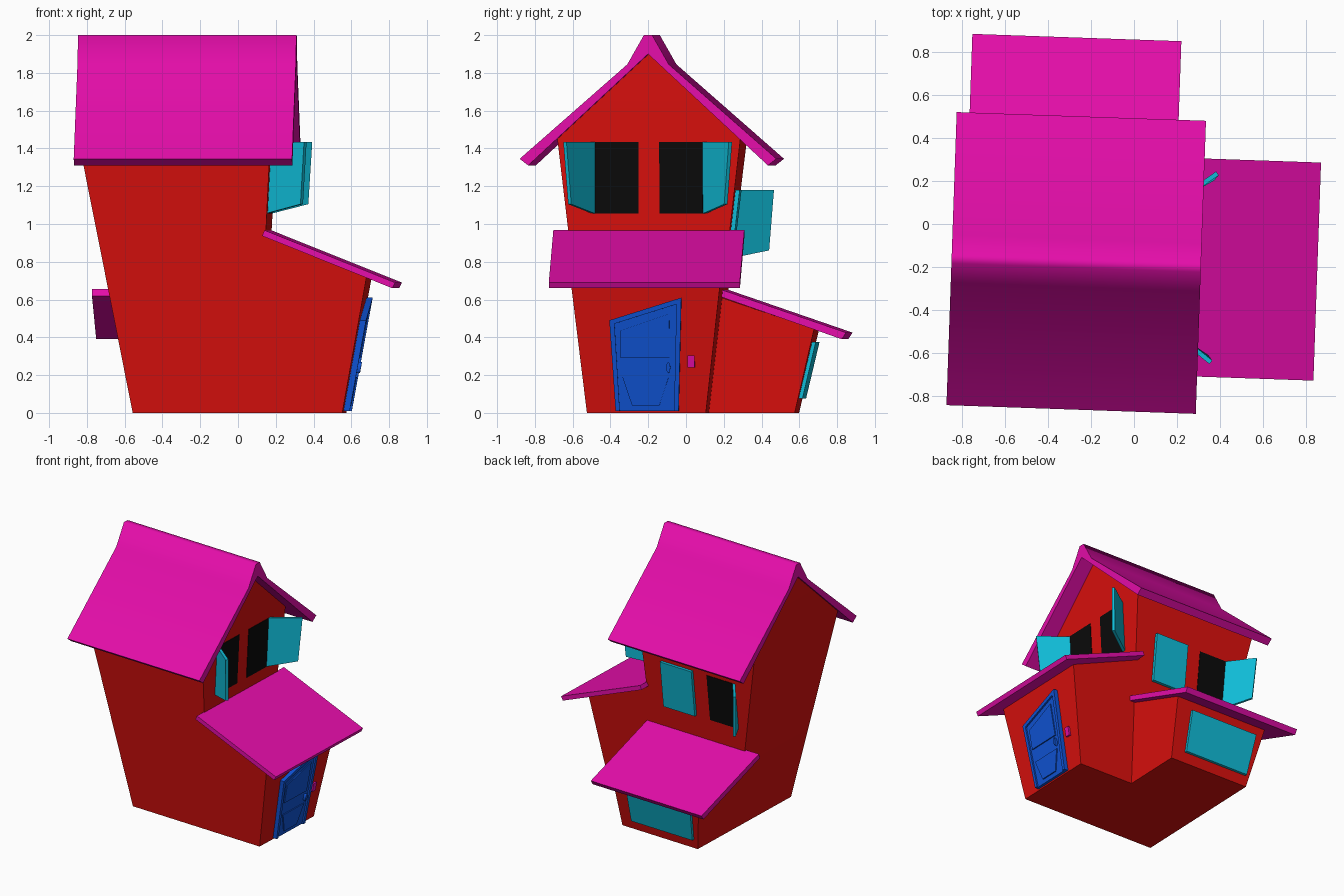
import bpy, bmesh, math
from mathutils import Matrix, Vector

if "Cube" in bpy.data.objects:
    bpy.data.objects.remove(bpy.data.objects["Cube"])

TURN = Matrix.Rotation(math.radians(-2), 3, 'Z')   # whole house is slightly turned
YC = -0.19                                         # ridge line / tower centre in y


def material(name, rgb):
    m = bpy.data.materials.new(name)
    m.diffuse_color = (*rgb, 1)
    m.use_nodes = True
    m.node_tree.nodes["Principled BSDF"].inputs["Base Color"].default_value = m.diffuse_color
    return m


RED = material("red_wall", (0.7, 0.005, 0.004))
PINK = material("magenta_roof", (0.78, 0.004, 0.4))
TEAL = material("teal_shutter", (0.005, 0.5, 0.68))
BLUE = material("blue_door", (0.005, 0.09, 0.68))
BLACK = material("black_opening", (0.003, 0.003, 0.003))


def finish(bm, name, mat, angle):
    bmesh.ops.recalc_face_normals(bm, faces=bm.faces)
    for v in bm.verts:
        v.co = TURN @ v.co
    me = bpy.data.meshes.new(name)
    bm.to_mesh(me)
    bm.free()
    me.materials.append(mat)
    ob = bpy.data.objects.new(name, me)
    bpy.context.collection.objects.link(ob)
    bpy.ops.object.select_all(action='DESELECT')
    ob.select_set(True)
    bpy.context.view_layer.objects.active = ob
    bpy.ops.object.shade_smooth_by_angle(angle=math.radians(angle))
    return ob


def hull(name, pts, mat):
    bm = bmesh.new()
    for p in pts:
        bm.verts.new(p)
    bmesh.ops.convex_hull(bm, input=bm.verts)
    bmesh.ops.dissolve_limit(bm, angle_limit=0.01, verts=bm.verts, edges=bm.edges)
    return finish(bm, name, mat, 20)


def prism(name, pts, push, mat, angle=20):
    """Polygon swept along a vector."""
    bm = bmesh.new()
    push = Vector(push)
    a = [bm.verts.new(p) for p in pts]
    b = [bm.verts.new(Vector(p) + push) for p in pts]
    bm.faces.new(a)
    bm.faces.new(b[::-1])
    for i in range(len(a)):
        j = (i + 1) % len(a)
        bm.faces.new((a[i], a[j], b[j], b[i]))
    return finish(bm, name, mat, angle)


# Flared wall planes as functions of height
def half(z): return 0.315 + 0.117 * z
def left(z): return -0.54 - 0.195 * z
def right(z): return 0.12 + 0.0515 * z
def porch(z): return 0.57 + 0.183 * z
def rear(z): return 0.58 + 0.235 * z


# Tower with gable
E = 1.455
hull("tower_walls",
     [(x(z), YC + s * half(z), z) for x in (left, right) for z in (0, E) for s in (-1, 1)]
     + [(left(E), YC, 1.9), (right(E) + 0.01, YC, 1.9)], RED)

# Door wing on the right side
hull("door_wing_walls",
     [(x, YC + s * half(z), z) for s in (-1, 1)
      for x, z in ((0, 0), (porch(0), 0), (porch(0.72), 0.722), (0.16, 0.935), (0, 0.935))], RED)

# Window wing at the back
hull("window_wing_walls",
     [(x(z), y, z) for x in (left, right)
      for y, z in ((0, 0), (rear(0), 0), (rear(0.44), 0.443), (0.18, 0.615), (0, 0.615))], RED)

# Main roof: kinked slopes with a tall narrow ridge
side = [(0.022, 2.0), (0.11, 1.845), (0.68, 1.345), (0.635, 1.31)]
profile = [(YC + y, z) for y, z in side] + [(YC, 1.9)] + [(YC - y, z) for y, z in side[::-1]]
prism("main_roof", [(-0.84, y, z) for y, z in profile], (1.157, 0, 0), PINK, 65)

# Lean-to roofs
prism("door_wing_roof", [(x, -0.697, z) for x, z in
      ((0.165, 0.967), (0.857, 0.69), (0.842, 0.66), (0.152, 0.937))], (0, 1.012, 0), PINK)
prism("window_wing_roof", [(-0.78, y, z) for y, z in
      ((0.187, 0.655), (0.855, 0.425), (0.832, 0.39), (0.175, 0.62))], (0.97, 0, 0), PINK)

# Right-side windows with open shutters
Z0, Z1 = 1.055, 1.435
for n, s in (("left", -1), ("right", 1)):
    a, b = YC + s * 0.055, YC + s * 0.285
    prism(f"front_{n}_opening",
          [(right(z), y, z) for y, z in ((a, Z0), (b, Z0), (b, Z1), (a, Z1))],
          (0.004, 0, 0), BLACK)
    prism(f"front_{n}_shutter",
          [(right(Z0), b, Z0), (right(Z1), b, Z1), (0.385, YC + s * 0.43, Z1),
           (0.365, YC + s * 0.405, 1.105)], (-0.013, s * 0.017, 0), TEAL)

# Back windows: one shutter closed, one swung open
Z0, Z1 = 0.82, 1.18


def back(x, z): return (x, YC + half(z), z)


def back_quad(x0, x1): return [back(x0, Z0), back(x1, Z0), back(x1, Z1), back(x0, Z1)]


prism("back_closed_shutter", back_quad(0.015, -0.26), (0, 0.022, 0), TEAL)
prism("back_opening", back_quad(-0.38, -0.605), (0, 0.004, 0), BLACK)
prism("back_open_shutter", [back(-0.605, Z0), back(-0.605, Z1), (-0.745, 0.44, Z1),
      (-0.725, 0.415, 0.86)], (-0.014, -0.014, 0), TEAL)

# Wide window pane on the back wing
prism("wing_window", [(x, rear(z), z) for x, z in
      ((0.015, 0.075), (-0.52, 0.075), (-0.55, 0.375), (0.015, 0.375))], (0, 0.02, 0), TEAL)


# Door with frame, two panels and a handle
def on_door(pts, off=0.0): return [(porch(z) + off, y, z) for y, z in pts]


outer = [(-0.352, 0.01), (-0.382, 0.49), (0.0, 0.61), (-0.018, 0.01)]
inner = [(-0.33, 0.01), (-0.355, 0.472), (-0.026, 0.575), (-0.042, 0.01)]
prism("door_leaf", on_door(outer, -0.01), (0.03, 0, 0), BLUE)
for i, n in enumerate(("left", "top", "right")):
    prism(f"door_frame_{n}", on_door([outer[i], outer[i + 1], inner[i + 1], inner[i]]),
          (0.032, 0, 0), BLUE)
panels = {"upper": [(-0.325, 0.29), (-0.325, 0.435), (-0.065, 0.525), (-0.065, 0.29)],
          "lower": [(-0.265, 0.04), (-0.315, 0.19), (-0.07, 0.19), (-0.12, 0.04)]}
for n, p in panels.items():
    prism(f"door_panel_{n}", on_door(p), (0.028, 0, 0), BLUE)
prism("door_handle", on_door([(-0.071 + 0.011 * math.cos(t * math.pi / 4),
      0.24 + 0.03 * math.sin(t * math.pi / 4)) for t in range(8)]), (0.04, 0, 0), BLUE, 50)

# Doorbell
prism("doorbell", on_door([(0.03, 0.24), (0.03, 0.305), (0.068, 0.305), (0.068, 0.24)]),
      (0.015, 0, 0), PINK)
